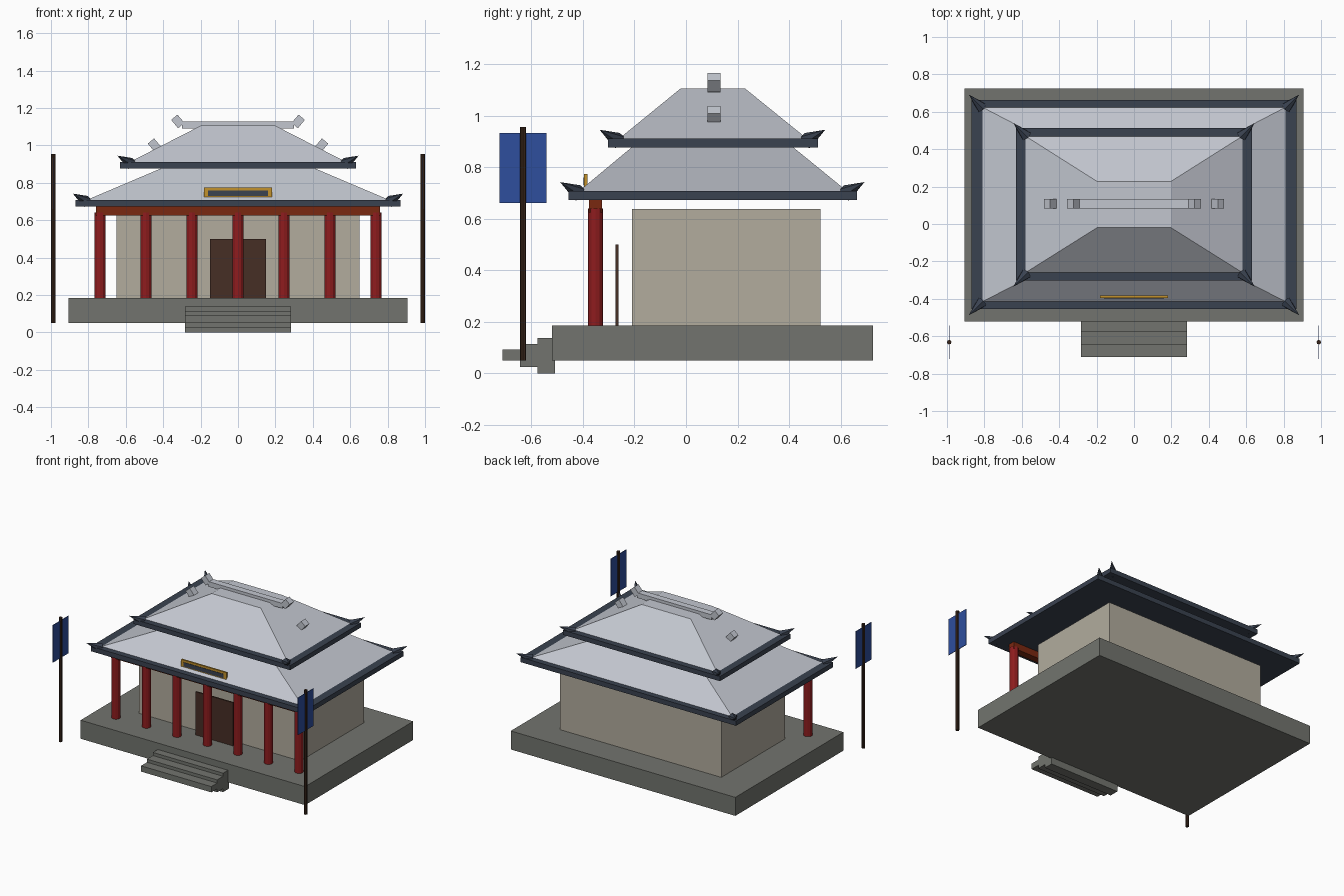
import bpy, bmesh, math
from mathutils import Vector, Matrix

if "Cube" in bpy.data.objects:
    bpy.data.objects.remove(bpy.data.objects["Cube"])


def srgb(r, g, b):
    f = lambda c: c / 12.92 if c <= 0.04045 else ((c + 0.055) / 1.055) ** 2.4
    return (f(r / 255), f(g / 255), f(b / 255), 1.0)


def material(name, *rgb):
    m = bpy.data.materials.new(name)
    m.diffuse_color = srgb(*rgb)
    m.use_nodes = True
    m.node_tree.nodes["Principled BSDF"].inputs["Base Color"].default_value = m.diffuse_color
    return m


STONE = material("grey stone", 114, 116, 110)
WALL = material("beige plaster", 178, 172, 158)
RED = material("column red", 142, 28, 30)
BEAM = material("rust beam", 122, 40, 16)
DOOR = material("dark wood door", 70, 46, 37)
ROOF = material("pale roof tile", 194, 198, 207)
EAVE = material("slate eave", 58, 66, 80)
GOLD = material("gold frame", 196, 146, 44)
POLE = material("dark pole wood", 56, 37, 26)
FLAG = material("banner blue", 46, 78, 158)


def finish(name, bm, mat):
    bmesh.ops.recalc_face_normals(bm, faces=bm.faces)
    me = bpy.data.meshes.new(name)
    bm.to_mesh(me)
    bm.free()
    me.materials.append(mat)
    ob = bpy.data.objects.new(name, me)
    bpy.context.collection.objects.link(ob)
    return ob


def box(name, x, y, z, mat):
    """Box from (min, max) ranges."""
    bm = bmesh.new()
    size = [r[1] - r[0] for r in (x, y, z)]
    mid = [(r[0] + r[1]) / 2 for r in (x, y, z)]
    bmesh.ops.create_cube(bm, size=1, matrix=Matrix.Translation(mid) @ Matrix.Diagonal((*size, 1)))
    return finish(name, bm, mat)


def cone(name, a, b, r1, r2, sides, mat):
    """Cylinder or cone running from point a to point b."""
    a, b = Vector(a), Vector(b)
    d = b - a
    bm = bmesh.new()
    rot = d.to_track_quat('Z', 'Y').to_matrix().to_4x4()
    bmesh.ops.create_cone(bm, cap_ends=True, segments=sides, radius1=r1, radius2=r2,
                          depth=d.length, matrix=Matrix.Translation((a + b) / 2) @ rot)
    return finish(name, bm, mat)


def frustum(name, base, top, z0, z1, mat):
    """Hipped roof body; base and top are (half_x, y_min, y_max)."""
    bm = bmesh.new()
    rings = []
    for (hx, y0, y1), z in ((base, z0), (top, z1)):
        rings.append([bm.verts.new(p) for p in ((-hx, y0, z), (hx, y0, z), (hx, y1, z), (-hx, y1, z))])
    lo, hi = rings
    bm.faces.new(lo)
    bm.faces.new(hi)
    for i in range(4):
        j = (i + 1) % 4
        bm.faces.new((lo[i], lo[j], hi[j], hi[i]))
    return finish(name, bm, mat)


def roof(name, eave, base, top, z0, z1, ztop, tip):
    """Eave slab, hipped body and four upturned corner horns."""
    hx, y0, y1 = eave
    box(name + "_eave", (-hx, hx), (y0, y1), (z0, z1), EAVE)
    frustum(name + "_tiles", base, top, (z0 + z1) / 2, ztop, ROOF)
    tx, ty0, ty1, tz = tip
    for sx in (-1, 1):
        for ty, sy in ((ty0, -1), (ty1, 1)):
            cone(name + "_corner_horn", (sx * (tx - 0.07), ty - sy * 0.07, tz - 0.042),
                 (sx * tx, ty, tz), 0.032, 0, 6, EAVE)


# platform and front steps
box("platform", (-0.905, 0.905), (-0.52, 0.725), (0.05, 0.185), STONE)
for i in range(3):
    y = -0.712 + i * 0.068
    box("step", (-0.283, 0.283), (y, y + 0.068), (0.05 - 0.025 * i, 0.092 + 0.023 * i), STONE)

# hall, door, columns and beam
box("hall_walls", (-0.65, 0.65), (-0.21, 0.522), (0.185, 0.638), WALL)
box("door", (-0.15, 0.15), (-0.273, -0.262), (0.185, 0.5), DOOR)
for i in range(-3, 4):
    cone("column", (i * 0.246, -0.351, 0.185), (i * 0.246, -0.351, 0.64), 0.03, 0.03, 12, RED)
box("front_beam", (-0.76, 0.76), (-0.376, -0.326), (0.624, 0.674), BEAM)

# two roof tiers
roof("lower_roof", (0.868, -0.455, 0.664), (0.85, -0.435, 0.645), (0.38, -0.195, 0.4),
     0.673, 0.708, 0.89, (0.883, -0.488, 0.692, 0.742))
roof("upper_roof", (0.632, -0.302, 0.512), (0.612, -0.28, 0.49), (0.198, -0.02, 0.228),
     0.877, 0.911, 1.106, (0.645, -0.335, 0.54, 0.945))

# ridge bar with tilted end blocks, and blocks on the side slopes
box("ridge_bar", (-0.3, 0.3), (0.084, 0.133), (1.09, 1.127), ROOF)
for sx in (-1, 1):
    for x, z in ((0.322, 1.128), (0.447, 1.001)):
        bl = box("ridge_block", (-0.029, 0.029), (-0.0245, 0.0245), (-0.022, 0.022), ROOF)
        bl.location = (sx * x, 0.1085, z)
        bl.rotation_euler = (0, -sx * math.radians(50), 0)

# plaque
box("plaque_frame", (-0.182, 0.182), (-0.395, -0.383), (0.722, 0.774), GOLD)
box("plaque_panel", (-0.161, 0.161), (-0.398, -0.394), (0.73, 0.759), EAVE)

# banner poles
for sx in (-1, 1):
    x = sx * 0.988
    cone("banner_pole", (x, -0.632, 0.05), (x, -0.632, 0.955), 0.012, 0.012, 8, POLE)
    box("banner", (x - 0.002, x + 0.002), (-0.723, -0.542), (0.66, 0.932), FLAG)
